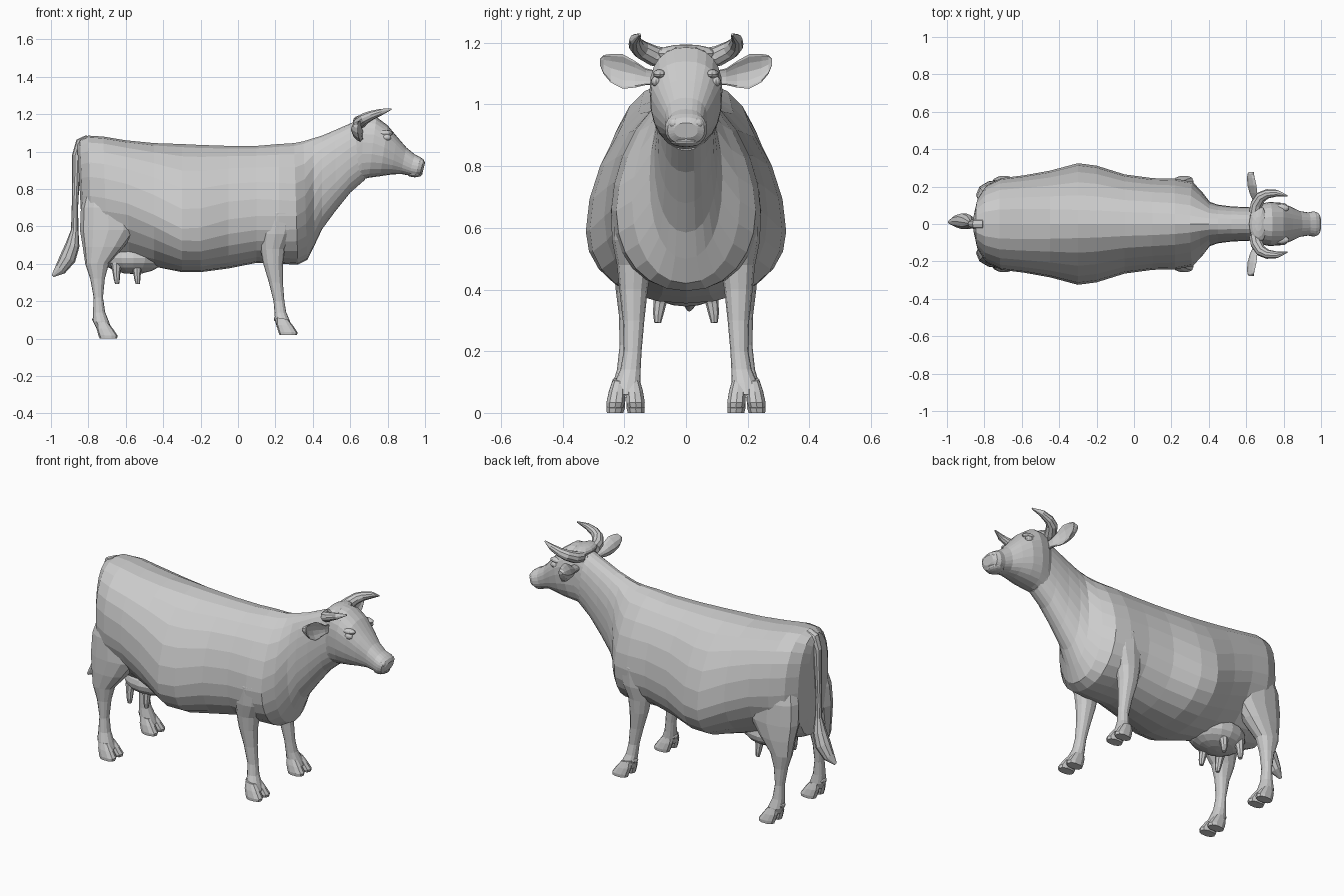
import bpy, bmesh, math
from mathutils import Vector, Matrix


def finish(name, bm, mirror=False):
    bmesh.ops.recalc_face_normals(bm, faces=bm.faces)
    me = bpy.data.meshes.new(name)
    bm.to_mesh(me)
    bm.free()
    ob = bpy.data.objects.new(name, me)
    bpy.context.collection.objects.link(ob)
    if mirror:
        m = ob.modifiers.new("mirror", 'MIRROR')
        m.use_axis = (False, True, False)
        m.use_mirror_merge = False
    return ob


def skin(bm, rings):
    """Bridge equal rings of points into a capped skin."""
    rows = [[bm.verts.new(p) for p in r] for r in rings]
    n = len(rows[0])
    for a, b in zip(rows, rows[1:]):
        for i in range(n):
            j = (i + 1) % n
            bm.faces.new((a[i], a[j], b[j], b[i]))
    bm.faces.new(rows[0][::-1])
    bm.faces.new(rows[-1])


def spow(v, p):
    return math.copysign(abs(v) ** p, v)


def section(xt, zt, xb, zb, w, t=0.5, pu=0.9, pl=0.9, yc=0.0, n=24):
    """Section between a top and bottom point, widest at fraction t;
    pu and pl set how boxy (<1) or pinched (>1) the upper and lower halves are."""
    top, bot = Vector((xt, yc, zt)), Vector((xb, yc, zb))
    mid = bot.lerp(top, t)
    out = []
    for i in range(n):
        a = 2 * math.pi * i / n
        p = pu if math.cos(a) > 0 else pl
        c, s = spow(math.cos(a), p), spow(math.sin(a), p)
        out.append(mid + (top - mid if c > 0 else mid - bot) * c + Vector((0, w * s, 0)))
    return out


def tube(name, pts, n=10, mirror=False):
    """Tapered tube along (x, y, z, radius) points."""
    bm = bmesh.new()
    P = [Vector(q[:3]) for q in pts]
    rings, u = [], None
    for i, q in enumerate(pts):
        d = (P[min(i + 1, len(P) - 1)] - P[max(i - 1, 0)]).normalized()
        ref = Vector((0, 1, 0)) if abs(d.y) < 0.7 else Vector((1, 0, 0))
        u = (u - d * u.dot(d)).normalized() if u else d.cross(ref).normalized()
        v = d.cross(u)
        rings.append([P[i] + q[3] * (u * math.cos(k * 2 * math.pi / n) + v * math.sin(k * 2 * math.pi / n))
                      for k in range(n)])
    skin(bm, rings)
    return finish(name, bm, mirror)


def blob(name, c, size, mirror=False, u=12, v=8):
    bm = bmesh.new()
    bmesh.ops.create_uvsphere(bm, u_segments=u, v_segments=v, radius=1,
                              matrix=Matrix.Translation(c) @ Matrix.Diagonal((*size, 1)))
    return finish(name, bm, mirror)


# Torso and neck: top x, top z, bottom x, bottom z, half width, widest fraction, exponents
torso = [
    (-.86, 1.04, -.83, .50, .07, .5, .9, 1), (-.845, 1.065, -.82, .46, .14, .5, .85, 1),
    (-.80, 1.085, -.78, .44, .205, .5, .85, 1.1), (-.72, 1.08, -.70, .42, .245, .5, .85, 1.15),
    (-.60, 1.06, -.58, .41, .26, .48, .87, 1.2), (-.45, 1.045, -.45, .385, .285, .42, .95, 1.1),
    (-.30, 1.04, -.30, .355, .325, .34, 1.08, .95), (-.20, 1.035, -.20, .355, .312, .35, 1.08, .9),
    (-.05, 1.03, -.05, .375, .265, .4, 1.05, .9), (.10, 1.03, .10, .405, .245, .4, 1.05, .9),
    (.22, 1.04, .22, .40, .242, .4, 1.12, .9), (.30, 1.045, .32, .395, .226, .4, 1.18, .95),
    (.35, 1.055, .37, .42, .175, .42, 1.15, .95), (.40, 1.07, .41, .50, .118, .46, 1, .9),
    (.45, 1.085, .45, .585, .103, .5, .95, .9), (.52, 1.115, .52, .68, .094, .5, .9, .9),
    (.60, 1.15, .60, .78, .09, .5, .9, .9), (.67, 1.18, .68, .85, .088, .5, .9, .9)]
bm = bmesh.new()
skin(bm, [section(*s) for s in torso])
finish("torso", bm)

# Head: tilted sections from poll to muzzle
head = [
    (.62, 1.16, .62, .83, .08, .5), (.67, 1.192, .66, .85, .105, .58),
    (.74, 1.185, .70, .86, .118, .57), (.80, 1.14, .76, .868, .114, .57),
    (.85, 1.08, .82, .877, .093, .55), (.90, 1.022, .87, .88, .069, .52),
    (.945, .985, .915, .872, .062, .5), (.975, .97, .948, .864, .068, .55),
    (.992, .958, .972, .872, .060, .52), (1.0, .94, .988, .892, .038, .5)]
bm = bmesh.new()
skin(bm, [section(*s, .85, .85) for s in head])
finish("head", bm)

# Face details
blob("eye", (.795, .097, 1.075), (.024, .016, .017), True)
blob("brow", (.785, .085, 1.098), (.045, .022, .016), True)
blob("nostril", (.978, .038, .938), (.018, .02, .018), True)
blob("lower_lip", (.945, 0, .882), (.042, .052, .02))
blob("poll", (.665, 0, 1.165), (.05, .10, .03))

# Ears: cupped leaves pointing sideways (y, x, z, half height)
bm = bmesh.new()
rings = []
for y, x, z, h in [(.085, .66, 1.085, .022), (.13, .655, 1.09, .027), (.165, .645, 1.098, .043),
                   (.205, .638, 1.107, .056), (.245, .632, 1.118, .046), (.268, .63, 1.13, .03),
                   (.279, .632, 1.138, .01)]:
    r = []
    for k in range(12):
        s = math.sin(k * math.pi / 6)
        r.append((x + .014 * math.cos(k * math.pi / 6) + .6 * h * (s * s - .5), y, z + h * s))
    rings.append(r)
skin(bm, rings)
finish("ear", bm, True)

# Horns
tube("horn", [(.645, .06, 1.15, .032), (.655, .105, 1.158, .033), (.68, .145, 1.178, .03),
              (.715, .162, 1.194, .025), (.765, .165, 1.211, .018), (.82, .15, 1.227, .004)], 10, True)

# Tail with its tassel
tube("tail", [(-.80, 0, 1.06, .03), (-.84, 0, 1.045, .03), (-.863, 0, .98, .024),
              (-.867, 0, .85, .02), (-.872, 0, .7, .017), (-.873, .005, .58, .02),
              (-.885, .01, .5, .038), (-.91, .015, .43, .044), (-.95, .015, .37, .032),
              (-.99, .01, .335, .008)], 10)

# Legs: back x, front x, height, side centre, half width
hind = [
    (-.80, -.58, .85, .12, .07), (-.84, -.55, .70, .145, .084), (-.845, -.54, .58, .155, .082),
    (-.83, -.61, .49, .17, .066), (-.817, -.69, .40, .18, .048), (-.79, -.712, .32, .182, .036),
    (-.772, -.722, .22, .185, .03), (-.775, -.71, .14, .19, .034), (-.775, -.69, .09, .195, .044),
    (-.755, -.675, .05, .195, .048)]
front = [
    (.14, .27, .80, .11, .07), (.10, .315, .67, .155, .088), (.11, .29, .56, .165, .075),
    (.12, .25, .48, .168, .056), (.135, .24, .40, .17, .046), (.165, .24, .30, .17, .035),
    (.19, .248, .20, .173, .029), (.195, .258, .14, .18, .033), (.198, .277, .095, .19, .043),
    (.208, .29, .06, .195, .048)]
for name, rows in (("hind_leg", hind), ("front_leg", front)):
    bm = bmesh.new()
    skin(bm, [section(x1, z, x0, z, w, yc=y, n=12) for x0, x1, z, y, w in rows])
    finish(name, bm, True)

# Cloven hooves: two claws per foot, splayed slightly outward
claw = [(.01, .07, .085, .01, .02), (.008, .098, .05, .006, .028),
        (.018, .122, .015, .004, .031), (.025, .118, .0, .0, .028)]
for name, x, z0 in (("hind_hoof", -.765, 0), ("front_hoof", .197, .018)):
    bm = bmesh.new()
    for y, splay in ((.17, -.008), (.218, .012)):
        skin(bm, [section(x + b, z0 + h, x + a, z0 + h + lift, w, .5, .85, .85,
                          y + splay * (1 - h / .085), 10) for a, b, h, lift, w in claw])
    finish(name, bm, True)

# Dewclaws
blob("hind_dewclaw", (-.768, .193, .102), (.012, .026, .014), True, 8, 6)
blob("front_dewclaw", (.203, .188, .105), (.012, .026, .014), True, 8, 6)

# Udder and teats
blob("udder", (-.56, 0, .43), (.165, .135, .085), False, 16, 10)
for i, x in enumerate((-.65, -.54)):
    tube("teat_%d" % (i + 1), [(x, .075, .40, .03), (x, .085, .355, .021), (x + .002, .09, .32, .017),
                               (x + .004, .092, .292, .011)], 8, True)
